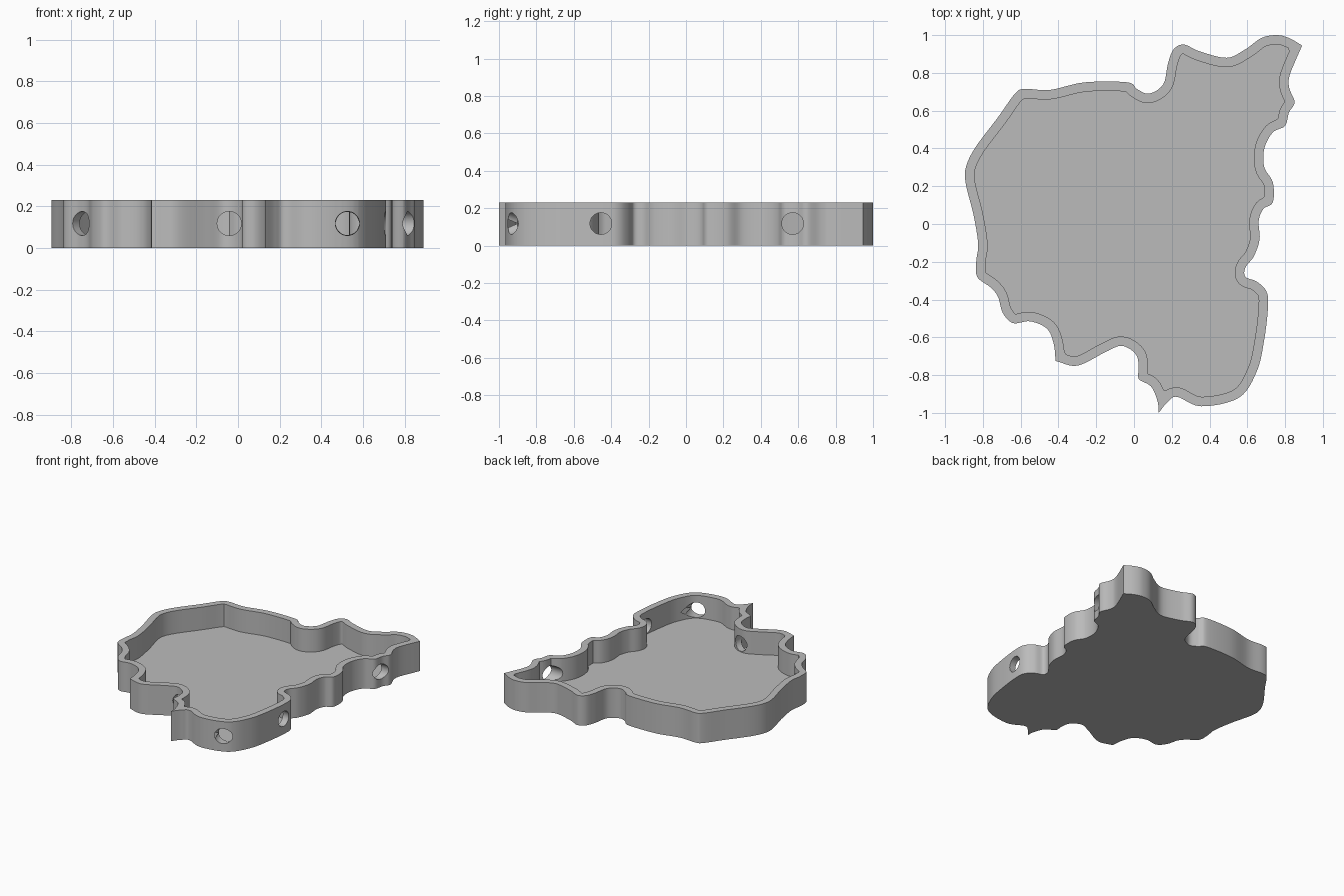
import bpy, bmesh, math
from mathutils import Vector
from mathutils.geometry import intersect_point_line, tessellate_polygon

if "Cube" in bpy.data.objects:
    bpy.data.objects.remove(bpy.data.objects["Cube"])

HEIGHT, FLOOR, WALL = 0.23, 0.055, 0.05
HOLE_RADIUS, HOLE_Z, HOLE_REACH, HOLE_STEPS = 0.058, 0.118, 0.12, 16

# Outline, clockwise, in three smooth runs that meet at sharp corners
east_run = [(.89, .945), (.825, .79), (.822, .72), (.85, .645), (.82, .59), (.80, .52),
            (.735, .485), (.69, .40), (.69, .30), (.735, .22), (.735, .115), (.685, .08),
            (.66, .015), (.665, -.08), (.635, -.17), (.59, -.23), (.59, -.28), (.65, -.305),
            (.70, -.355), (.71, -.43), (.69, -.61), (.65, -.78), (.555, -.92), (.355, -.965),
            (.23, -.915), (.18, -.94), (.13, -1)]
south_run = [(.13, -1), (.125, -.94), (.09, -.86), (.025, -.82), (.025, -.76), (.01, -.69),
             (-.065, -.645), (-.155, -.68), (-.30, -.75), (-.415, -.725)]
west_run = [(-.415, -.725), (-.425, -.635), (-.46, -.555), (-.55, -.515), (-.64, -.525),
            (-.695, -.47), (-.72, -.385), (-.76, -.335), (-.83, -.28), (-.835, -.195),
            (-.825, -.105), (-.85, .05), (-.89, .21), (-.89, .30), (-.84, .405), (-.72, .565),
            (-.63, .69), (-.58, .715), (-.445, .71), (-.26, .75), (-.035, .75), (.015, .715),
            (.08, .69), (.155, .74), (.18, .85), (.21, .925), (.265, .95), (.345, .915),
            (.49, .88), (.59, .925), (.675, .985), (.755, 1), (.82, .985), (.89, .945)]

# Round holes: centre, and direction along the wall
holes = [((.525, -.91), (-1, 0)), ((-.042, -.65), (-1, 0)), ((-.745, -.345), (-.75, .66)),
         ((.69, -.455), (0, -1)), ((.75, .57), (0, -1))]


def smooth_run(points, steps=6):
    """Catmull-Rom curve through the points, without the last one."""
    p = [Vector(q) for q in points]
    p = [2 * p[0] - p[1]] + p + [2 * p[-1] - p[-2]]
    result = []
    for a, b, c, d in zip(p, p[1:], p[2:], p[3:]):
        for i in range(steps):
            t = i / steps
            result.append(0.5 * (2 * b + (c - a) * t + (2 * a - 5 * b + 4 * c - d) * t ** 2
                                 + (3 * b - a - 3 * c + d) * t ** 3))
    return result


def edges_of(loop):
    return list(zip(loop, loop[1:] + loop[:1]))


def segment_distance(p, a, b):
    near, t = intersect_point_line(p, a, b)
    near = a if t < 0 else b if t > 1 else near.to_2d()
    return (p - near).length


def inset(loop, amount):
    """Parallel loop inside a clockwise one, dropping points that come too close."""
    edges = edges_of(loop)
    result = []
    for i, p in enumerate(loop):
        d = (edges[i][1] - loop[i - 1]).normalized()
        q = p + Vector((d.y, -d.x)) * amount
        if min(segment_distance(q, a, b) for a, b in edges) > amount * 0.97:
            result.append(q)
    return result


def pierce(loop, centre, along):
    """Put columns into a loop where a hole crosses it; z holds half the opening."""
    c, d = Vector(centre).to_3d(), Vector(along).normalized().to_3d()
    result, columns = [], []
    for a, b in edges_of(loop):
        ua, ub = (a - c).dot(d), (b - c).dot(d)
        offset = (a - c).to_2d()
        near = abs(offset.x * d.y - offset.y * d.x) < HOLE_REACH
        if not (near and abs(ua) < HOLE_RADIUS):
            result.append(a)
        for k in range(HOLE_STEPS + 1):
            angle = math.pi * k / HOLE_STEPS
            u = -HOLE_RADIUS * math.cos(angle)
            if near and ua < u <= ub:
                p = a.lerp(b, (u - ua) / (ub - ua))
                p.z = HOLE_RADIUS * math.sin(angle)
                result.append(p)
                columns.append(p)
    return result, columns


def at(p, z):
    return Vector((p.x, p.y, z))


def add_face(bm, points):
    bm.faces.new([bm.verts.new(p) for p in points])


def add_wall(bm, loop, base):
    """Upright wall, as a band below the hole line and a band above it."""
    for a, b in edges_of(loop):
        add_face(bm, (at(b, base), at(a, base), at(a, HOLE_Z - a.z), at(b, HOLE_Z - b.z)))
        add_face(bm, (at(b, HOLE_Z + b.z), at(a, HOLE_Z + a.z), at(a, HEIGHT), at(b, HEIGHT)))


def add_cap(bm, loops, z):
    """Level face bounded by the first loop, with any other loop as an opening."""
    flat = [[at(p, z) for p in loop] for loop in loops]
    points = sum(flat, [])
    for triangle in tessellate_polygon(flat):
        add_face(bm, [points[i] for i in triangle])


# Outer and inner wall lines, with the holes marked on both
outline = smooth_run(east_run) + smooth_run(south_run) + smooth_run(west_run)
outer = [p.to_3d() for p in outline]
inner = [p.to_3d() for p in inset(outline, WALL)]
bm = bmesh.new()
for centre, along in holes:
    outer, outer_columns = pierce(outer, centre, along)
    inner, inner_columns = pierce(inner, centre, along)
    # Round tunnel through the wall
    pairs = list(zip(outer_columns, inner_columns))
    for (a, b), (c, d) in zip(pairs, pairs[1:]):
        for side in (-1, 1):
            add_face(bm, [at(p, HOLE_Z + side * p.z) for p in (a, c, d, b)])

# Walls, underside, floor and rim
add_wall(bm, outer, 0)
add_wall(bm, inner, FLOOR)
add_cap(bm, [outer], 0)
add_cap(bm, [inner], FLOOR)
add_cap(bm, [outer, inner], HEIGHT)
bmesh.ops.remove_doubles(bm, verts=bm.verts[:], dist=0.00002)
bmesh.ops.recalc_face_normals(bm, faces=bm.faces[:])

mesh = bpy.data.meshes.new("tray")
bm.to_mesh(mesh)
bm.free()
tray = bpy.data.objects.new("tray", mesh)
bpy.context.scene.collection.objects.link(tray)

# One plain grey for the whole tray
grey = bpy.data.materials.new("grey")
grey.use_nodes = True
grey.diffuse_color = (0.5, 0.5, 0.5, 1)
grey.node_tree.nodes["Principled BSDF"].inputs["Base Color"].default_value = (0.5, 0.5, 0.5, 1)
mesh.materials.append(grey)

bpy.ops.object.select_all(action="DESELECT")
tray.select_set(True)
bpy.context.view_layer.objects.active = tray
bpy.ops.object.shade_smooth_by_angle(angle=math.radians(30))
